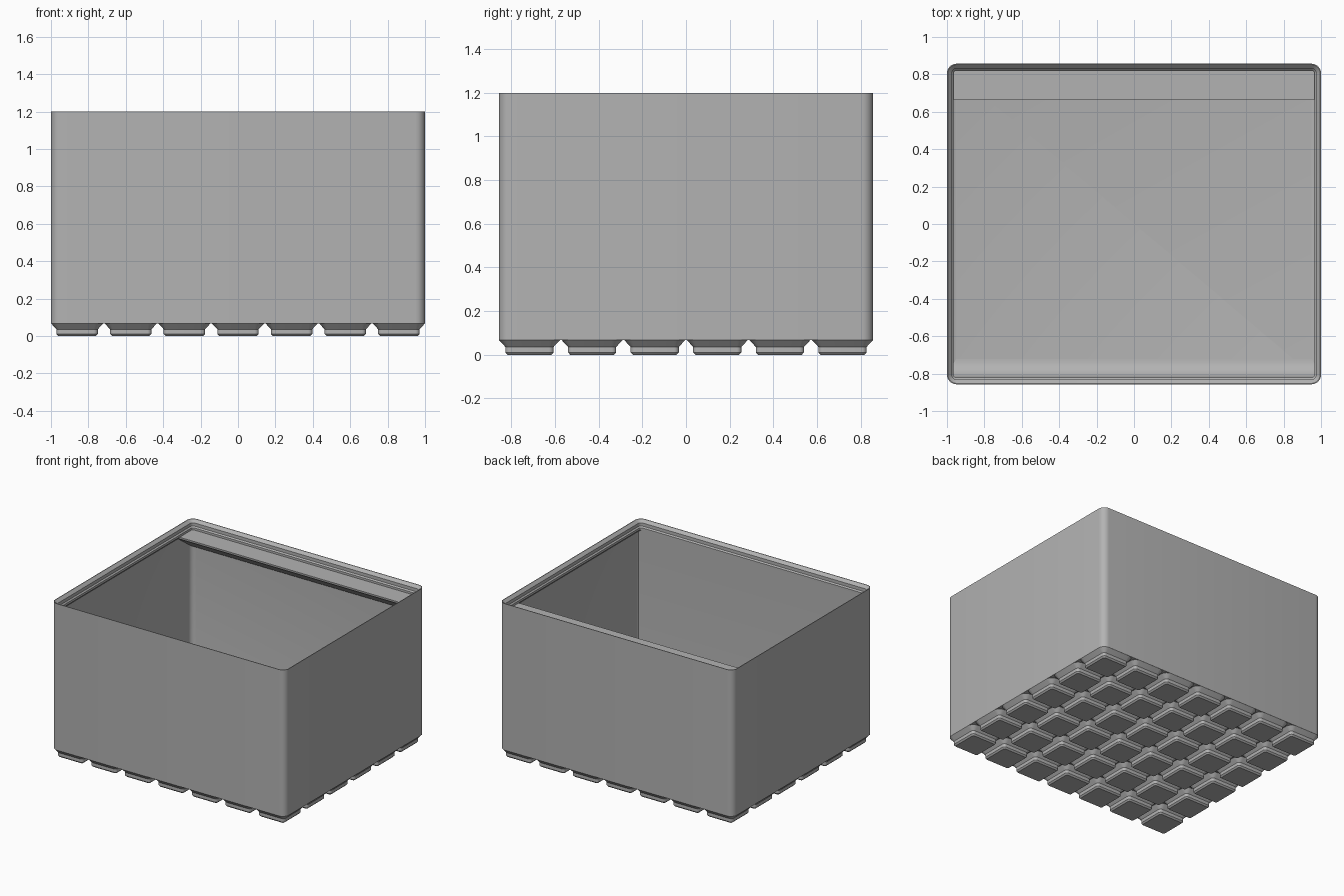
import bpy, bmesh, math

if "Cube" in bpy.data.objects:
    bpy.data.objects.remove(bpy.data.objects["Cube"])

HX, HY = 1.0, 0.857          # half width and half depth
COLS, ROWS = 7, 6
PITCH = 2.0068 / COLS
RADIUS = 0.051               # outer corner radius
FLOOR, BASE, TOP = 0.098, 0.068, 1.2

grey = bpy.data.materials.new("plain grey")
grey.use_nodes = True
grey.diffuse_color = (0.45, 0.45, 0.45, 1)
grey.node_tree.nodes["Principled BSDF"].inputs["Base Color"].default_value = grey.diffuse_color


def finish(name, bm):
    bmesh.ops.recalc_face_normals(bm, faces=bm.faces)
    mesh = bpy.data.meshes.new(name)
    bm.to_mesh(mesh)
    bm.free()
    obj = bpy.data.objects.new(name, mesh)
    bpy.context.collection.objects.link(obj)
    mesh.materials.append(grey)
    bpy.ops.object.select_all(action='DESELECT')
    obj.select_set(True)
    bpy.context.view_layer.objects.active = obj
    bpy.ops.object.shade_smooth_by_angle(angle=math.radians(30))
    return obj


def ring(bm, centre, hx, hy, inset, z, steps=6):
    """Rounded rectangle, shrunk by the inset."""
    r = max(RADIUS - inset, 0.004)
    verts = []
    for k, (sx, sy) in enumerate([(1, 1), (-1, 1), (-1, -1), (1, -1)]):
        for i in range(steps + 1):
            a = math.pi / 2 * (k + i / steps)
            verts.append(bm.verts.new((centre[0] + sx * (hx - inset - r) + r * math.cos(a),
                                       centre[1] + sy * (hy - inset - r) + r * math.sin(a), z)))
    return verts


def loft(bm, centre, hx, hy, profile):
    """Skin rounded rectangles along (inset, z) pairs and cap both ends."""
    rings = [ring(bm, centre, hx, hy, inset, z) for inset, z in profile]
    for a, b in zip(rings, rings[1:]):
        for i in range(len(a)):
            j = (i + 1) % len(a)
            bm.faces.new((a[i], a[j], b[j], b[i]))
    bm.faces.new(rings[0])
    bm.faces.new(rings[-1])


def prism(name, profile, half):
    """Extrude a (y, z) outline across the width."""
    bm = bmesh.new()
    face = bm.faces.new([bm.verts.new((-half, y, z)) for y, z in profile])
    new = bmesh.ops.extrude_face_region(bm, geom=[face])["geom"]
    bmesh.ops.translate(bm, vec=(2 * half, 0, 0),
                        verts=[v for v in new if isinstance(v, bmesh.types.BMVert)])
    return finish(name, bm)


# Box shell: outer wall, stacking lip, undercut, inner wall, rounded floor edge
WALL, LIP, FILLET = 0.013, 0.035, 0.038
shell = [(0, BASE), (0, TOP), (0.005, TOP), (0.026, 1.179), (0.026, 1.1545),
         (LIP, 1.145), (LIP, 1.1286), (WALL, 1.106)]
for i in range(6):
    a = math.pi / 2 * i / 5
    shell.append((WALL + FILLET * (1 - math.cos(a)), FLOOR + FILLET * (1 - math.sin(a))))
bm = bmesh.new()
loft(bm, (0, 0), HX, HY, shell)
finish("box_shell", bm)

# Grid of stepped feet
foot = [(0.040, 0), (0.0295, 0.0109), (0.0295, 0.036), (0, BASE)]
half = PITCH / 2 - 0.0034
bm = bmesh.new()
for c in range(COLS):
    for r in range(ROWS):
        loft(bm, ((c - (COLS - 1) / 2) * PITCH, (r - (ROWS - 1) / 2) * PITCH), half, half, foot)
finish("feet", bm)

# Front inner wall, flush with the lip, curving into the floor
SCOOP = 0.1
y0 = -HY + LIP
outline = [(-0.83, FLOOR - 0.01), (-0.83, 1.1286), (y0, 1.1286)]
for i in range(11):
    a = math.pi / 2 * i / 10
    outline.append((y0 + SCOOP * (1 - math.cos(a)), FLOOR + 0.0005 + SCOOP * (1 - math.sin(a))))
outline.append((y0 + SCOOP, FLOOR - 0.01))
prism("front_scoop", outline, 0.988)

# Label shelf along the back, with a sloping underside
prism("label_shelf", [(0.83, 1.1286), (0.665, 1.1286), (0.665, 1.118), (0.667, 1.113),
                      (0.672, 1.110), (0.83, 0.995)], 0.988)
